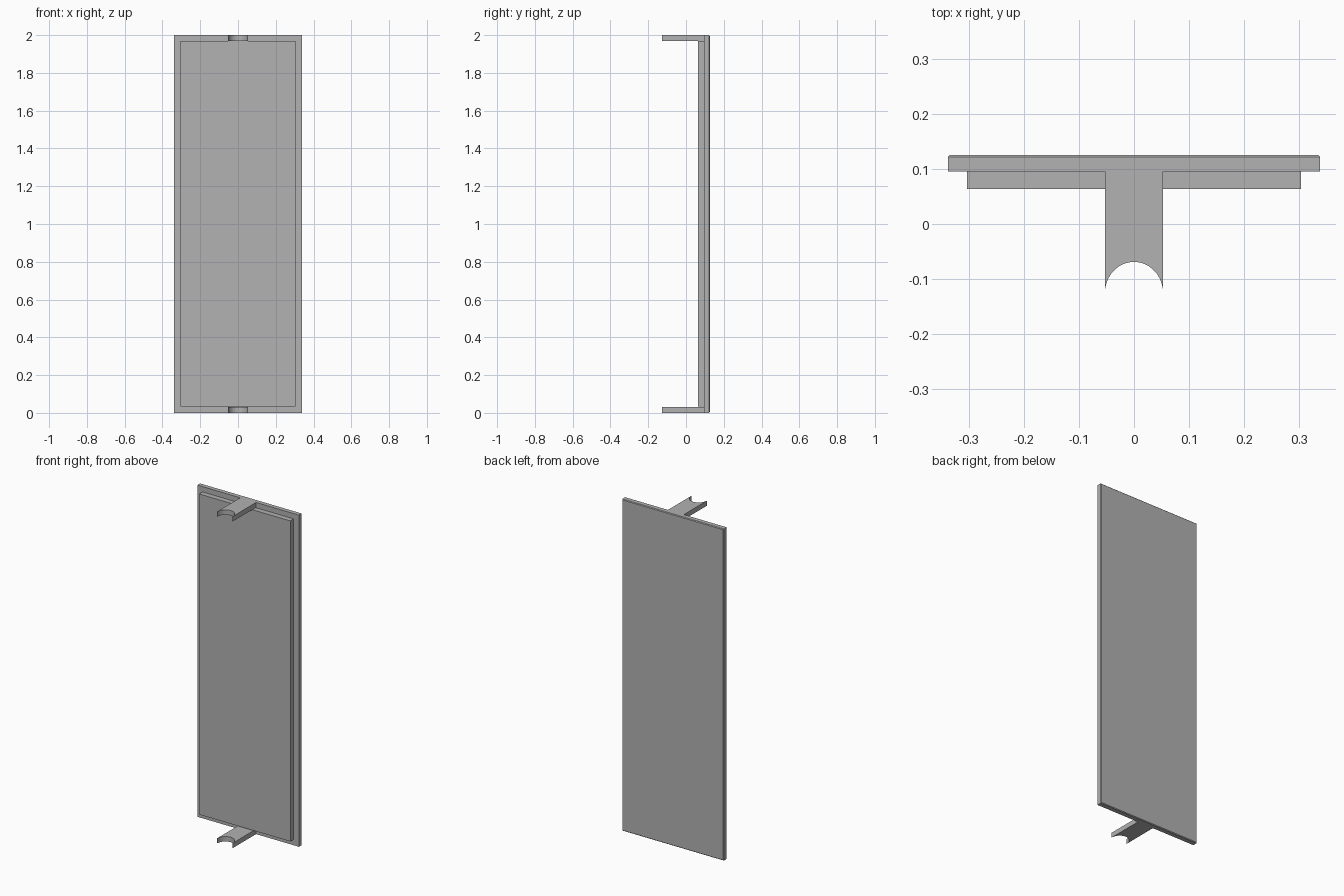
import bpy, bmesh, math

if "Cube" in bpy.data.objects:
    bpy.data.objects.remove(bpy.data.objects["Cube"])

grey = bpy.data.materials.new("plain grey")
grey.diffuse_color = (0.445, 0.445, 0.445, 1)
grey.use_nodes = True
grey.node_tree.nodes["Principled BSDF"].inputs["Base Color"].default_value = grey.diffuse_color


def finish(bm, name):
    bmesh.ops.recalc_face_normals(bm, faces=bm.faces)
    mesh = bpy.data.meshes.new(name)
    bm.to_mesh(mesh)
    bm.free()
    mesh.materials.append(grey)
    obj = bpy.data.objects.new(name, mesh)
    bpy.context.collection.objects.link(obj)
    return obj


def box(name, lo, hi, back_bevel=0):
    bm = bmesh.new()
    bmesh.ops.create_cube(bm, size=1)
    for v in bm.verts:
        v.co = [lo[i] if v.co[i] < 0 else hi[i] for i in range(3)]
    if back_bevel:
        edges = [e for e in bm.edges if all(v.co.y > hi[1] - 1e-4 for v in e.verts)]
        bmesh.ops.bevel(bm, geom=edges, offset=back_bevel, segments=1, affect='EDGES')
    return finish(bm, name)


def bracket(name, z0, z1):
    # flat tongue with a half-round notch in its free end
    half, y_back, y_tip, depth, n = 0.053, 0.096, -0.126, 0.057, 24
    pts = [(half, y_back), (-half, y_back)]
    for i in range(n + 1):
        a = math.pi * (1 - i / n)
        pts.append((half * math.cos(a), y_tip + depth * math.sin(a)))
    bm = bmesh.new()
    face = bm.faces.new([bm.verts.new((x, y, z0)) for x, y in pts])
    ext = bmesh.ops.extrude_face_region(bm, geom=[face], use_keep_orig=True)
    for v in ext["geom"]:
        if isinstance(v, bmesh.types.BMVert):
            v.co.z = z1
    obj = finish(bm, name)
    # smooth only the notch wall
    for p in obj.data.polygons:
        p.use_smooth = abs(p.normal.z) < 0.5 and p.center.y < -0.06 and abs(p.center.x) < half - 1e-5
    return obj


# outer door panel with slightly chamfered back edges
box("door_panel", (-0.339, 0.096, 0), (0.339, 0.126, 2), back_bevel=0.004)
# raised inner panel on the front
box("inner_panel", (-0.304, 0.064, 0.035), (0.304, 0.096, 1.968))
# pivot brackets at the bottom and top
bracket("bottom_bracket", 0, 0.03)
bracket("top_bracket", 1.97, 2)
